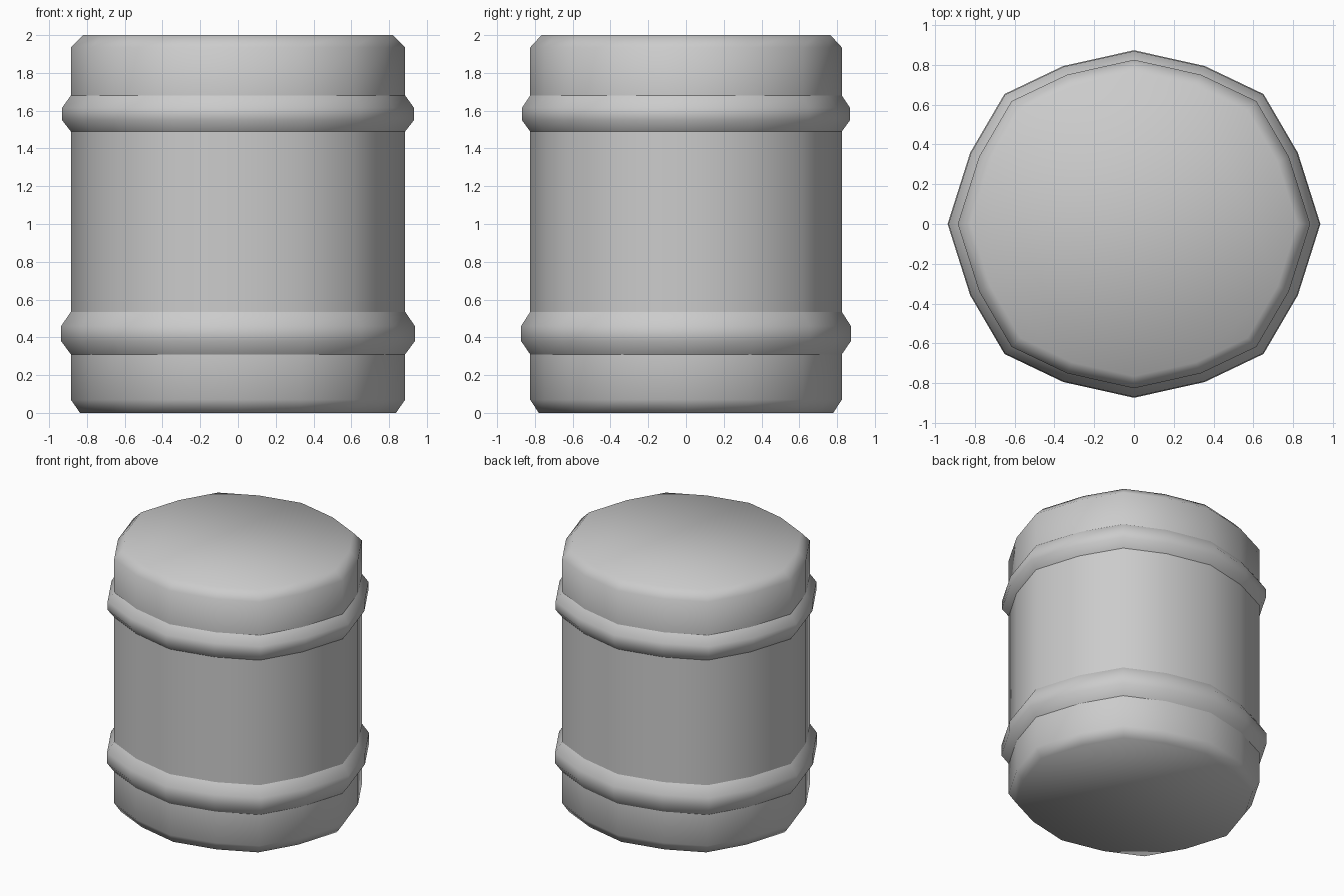
import bpy, bmesh

if "Cube" in bpy.data.objects:
    bpy.data.objects.remove(bpy.data.objects["Cube"])

# Quarter of the 16-sided cross-section, mirrored to a full outline
QUARTER = [(0.885, 0.0), (0.778, 0.338), (0.615, 0.617), (0.336, 0.75), (0.0, 0.825)]
half = QUARTER + [(-x, y) for x, y in reversed(QUARTER[:-1])]
OUTLINE = half + [(x, -y) for x, y in reversed(half[1:-1])]


def lofted(name, profile, capped):
    """Stack scaled copies of the outline; profile holds (scale, z)."""
    bm = bmesh.new()
    rings = [[bm.verts.new((x * s, y * s, z)) for x, y in OUTLINE] for s, z in profile]
    n = len(OUTLINE)
    for a, b in zip(rings, rings[1:]):
        for i in range(n):
            j = (i + 1) % n
            bm.faces.new((a[i], a[j], b[j], b[i]))
    if capped:
        bm.faces.new(list(reversed(rings[0])))
        bm.faces.new(rings[-1])
    for f in bm.faces:
        f.smooth = True
    mesh = bpy.data.meshes.new(name)
    bm.to_mesh(mesh)
    bm.free()
    obj = bpy.data.objects.new(name, mesh)
    bpy.context.collection.objects.link(obj)
    return obj


# Barrel body with chamfered top and bottom
lofted("barrel_body", [(0.945, 0.0), (1, 0.07), (1, 0.31), (1, 0.535), (1, 1.49),
                       (1, 1.68), (1, 1.935), (0.927, 2.0)], True)

# Raised hoops around the body
lofted("lower_hoop", [(1, 0.31), (1.058, 0.38), (1.058, 0.46), (1, 0.535)], False)
lofted("upper_hoop", [(1, 1.49), (1.053, 1.55), (1.053, 1.615), (1, 1.68)], False)
